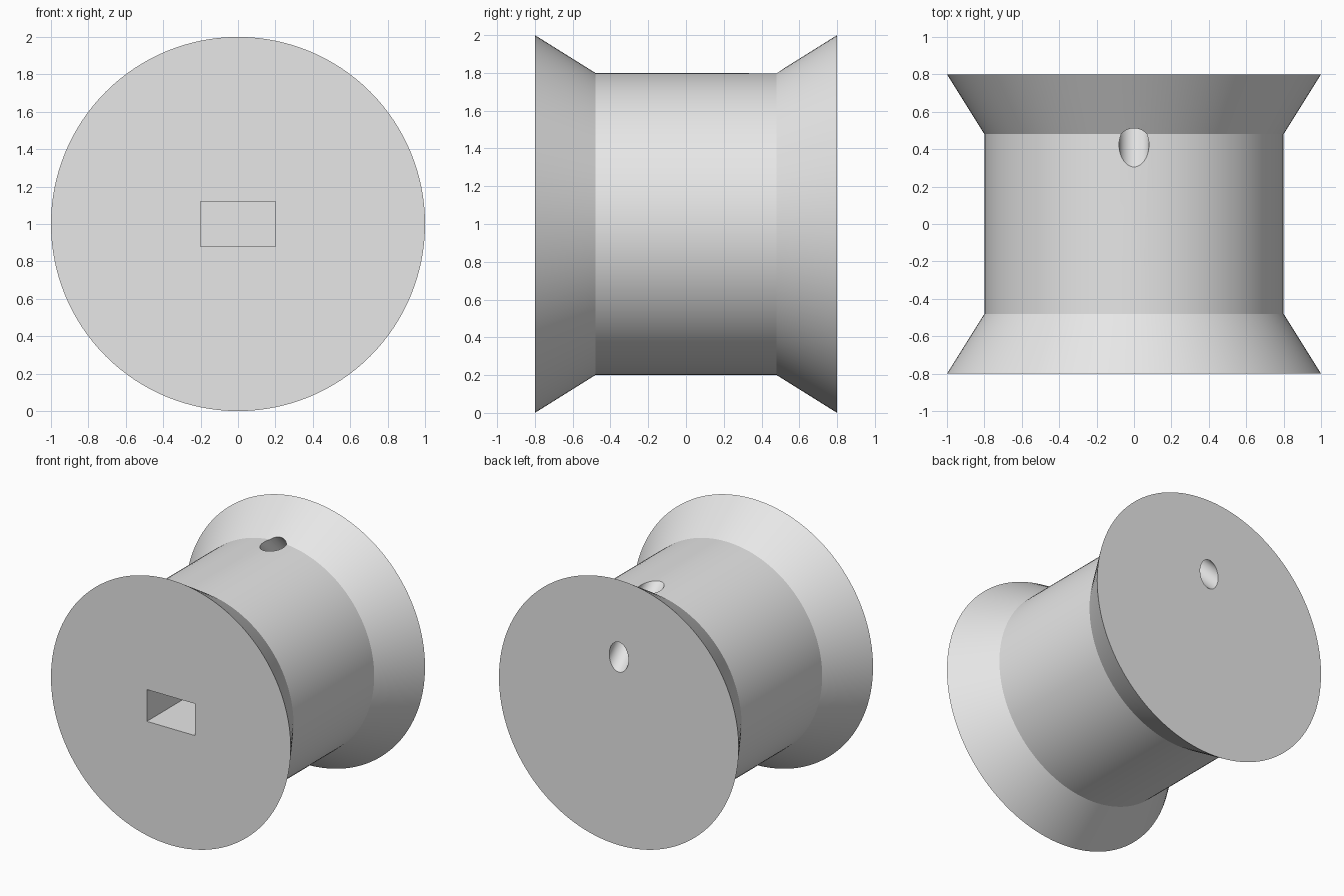
import bpy, bmesh, math
from mathutils import Matrix, Vector

old = bpy.data.objects.get("Cube")
if old:
    bpy.data.objects.remove(old, do_unlink=True)

AXIS_Z = 1.0
SEGMENTS = 128

grey = bpy.data.materials.new("plain_grey")
grey.use_nodes = True
GREY = (0.8, 0.8, 0.8, 1.0)
grey.diffuse_color = GREY
grey.node_tree.nodes["Principled BSDF"].inputs["Base Color"].default_value = GREY


def make_object(name, bm):
    bmesh.ops.recalc_face_normals(bm, faces=bm.faces[:])
    mesh = bpy.data.meshes.new(name)
    bm.to_mesh(mesh)
    bm.free()
    mesh.materials.append(grey)
    obj = bpy.data.objects.new(name, mesh)
    bpy.context.collection.objects.link(obj)
    return obj


# Spool body: rings of (y, radius) bridged along the y axis, flat ends
profile = [(-0.8, 1.0), (-0.48, 0.8), (0.48, 0.8), (0.8, 1.0)]
bm = bmesh.new()
rings = []
for y, radius in profile:
    ring = []
    for i in range(SEGMENTS):
        a = math.tau * i / SEGMENTS
        ring.append(bm.verts.new((radius * math.cos(a), y, AXIS_Z + radius * math.sin(a))))
    rings.append(ring)
for r0, r1 in zip(rings, rings[1:]):
    for i in range(SEGMENTS):
        j = (i + 1) % SEGMENTS
        bm.faces.new((r0[i], r0[j], r1[j], r1[i]))
bm.faces.new(rings[0])
bm.faces.new(rings[-1])
spool = make_object("spool", bm)

# Rectangular shaft socket in the front face
bm = bmesh.new()
bmesh.ops.create_cube(bm, size=1.0, matrix=Matrix.Translation((0, -0.5, AXIS_Z))
                      @ Matrix.Diagonal((0.4, 1.0, 0.24, 1.0)))
socket = make_object("socket_cutter", bm)

# Slanted thread hole from the barrel's top out through the back face
bm = bmesh.new()
slant = Matrix.Translation(Vector((0, 0.609, 1.609))) @ Matrix.Rotation(math.radians(45), 4, "X")
bmesh.ops.create_cone(bm, cap_ends=True, segments=48, radius1=0.08, radius2=0.08,
                      depth=1.2, matrix=slant)
thread_hole = make_object("thread_hole_cutter", bm)

# Cut both openings
bpy.context.view_layer.objects.active = spool
for cutter in (socket, thread_hole):
    cutter.hide_render = True
    mod = spool.modifiers.new(cutter.name, "BOOLEAN")
    mod.operation = "DIFFERENCE"
    mod.solver = "EXACT"
    mod.object = cutter
    bpy.ops.object.modifier_apply(modifier=mod.name)
    bpy.data.objects.remove(cutter, do_unlink=True)

# Smooth barrel and flares with crisp rims
bpy.ops.object.select_all(action="DESELECT")
spool.select_set(True)
bpy.ops.object.shade_smooth_by_angle(angle=math.radians(20))
